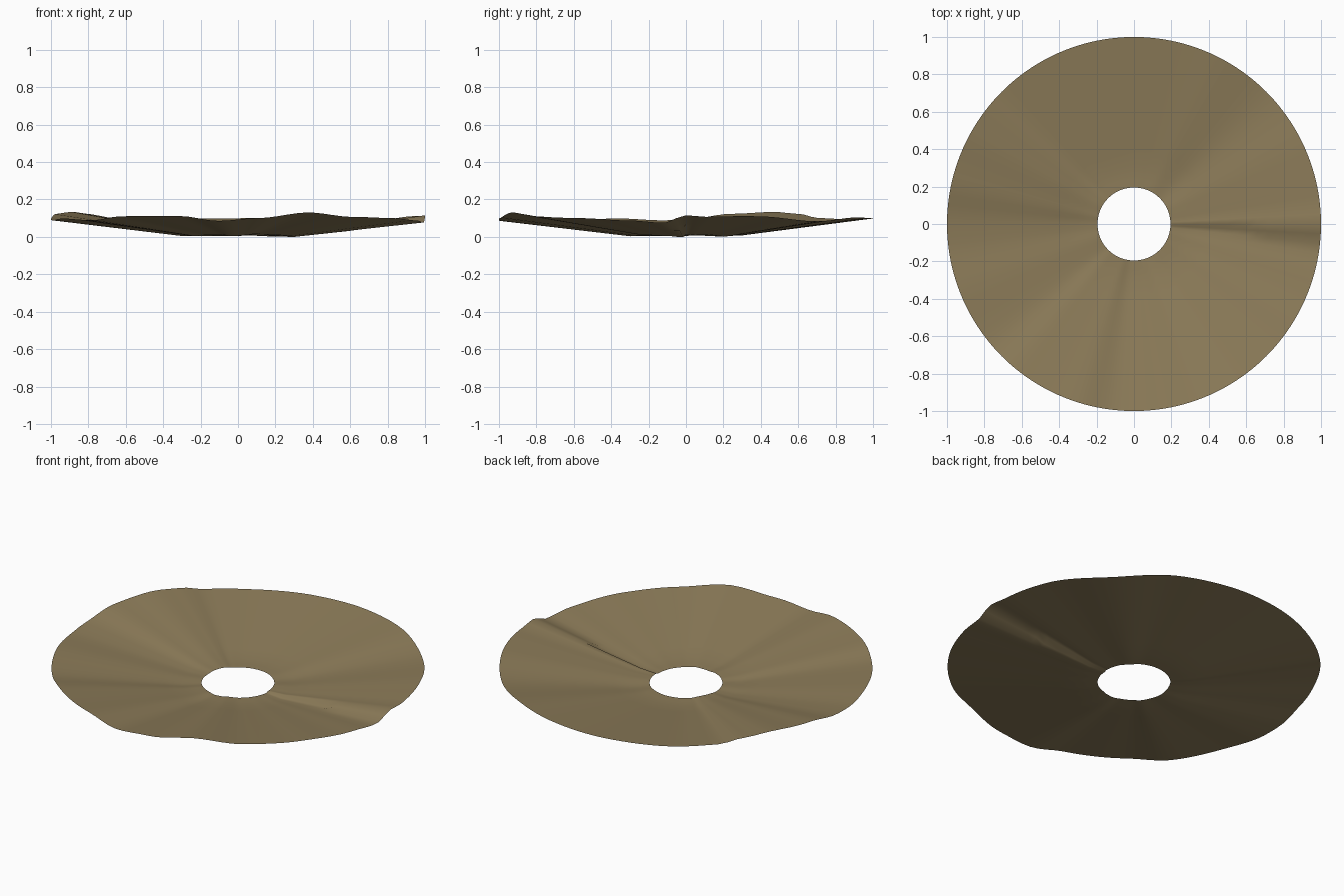
import bpy
import math

if "Cube" in bpy.data.objects:
    bpy.data.objects.remove(bpy.data.objects["Cube"])

# Rim height by angle in degrees
RIM = [(0, .12), (6, .112), (14, .115), (22, .115), (44, .088), (64, .108),
       (80, .106), (100, .102), (120, .098), (135, .105), (143, .128),
       (152, .138), (166, .128), (180, .098), (187, .093), (201, .103),
       (219, .094), (232, .115), (252, .116), (264, .09), (276, .105),
       (292, .135), (307, .112), (325, .105), (343, .092), (353, .08), (360, .12)]
RADII = [.195, .24, .3, .4, .5, .6, .66, .72, .82, .92, 1.0]
SEGMENTS = 120


def rim_height(deg):
    for (a, za), (b, zb) in zip(RIM, RIM[1:]):
        if a <= deg <= b:
            t = (deg - a) / (b - a)
            t = t * t * (3 - 2 * t)
            return za + (zb - za) * t


def surface_height(r, deg):
    h = rim_height(deg)
    # the fold is steeper on the inner part of the disc
    if r < .66 and deg > 353:
        h = .08
    knee = .008 + (h - .09) * .35
    inner = .010 + (h - .10) * .15
    if r <= .3:
        return inner + (knee - inner) * (r - .195) / .105
    return knee + (h - knee) * (r - .3) / .7


# Wavy ring-shaped sheet
verts = []
for r in RADII:
    for i in range(SEGMENTS):
        deg = 360 * i / SEGMENTS
        a = math.radians(deg)
        verts.append((r * math.cos(a), r * math.sin(a), surface_height(r, deg)))
low = min(v[2] for v in verts)
verts = [(x, y, z - low) for x, y, z in verts]

faces = []
for k in range(len(RADII) - 1):
    for i in range(SEGMENTS):
        j = (i + 1) % SEGMENTS
        p, q = k * SEGMENTS, (k + 1) * SEGMENTS
        faces.append((p + i, q + i, q + j, p + j))

mesh = bpy.data.meshes.new("wavy_disc")
mesh.from_pydata(verts, [], faces)
mesh.polygons.foreach_set("use_smooth", [True] * len(faces))

mat = bpy.data.materials.new("khaki_brown")
mat.diffuse_color = (.27, .205, .102, 1)
mat.use_nodes = True
mat.node_tree.nodes["Principled BSDF"].inputs["Base Color"].default_value = mat.diffuse_color
mesh.materials.append(mat)
mesh.update()

disc = bpy.data.objects.new("wavy_disc", mesh)
bpy.context.collection.objects.link(disc)
